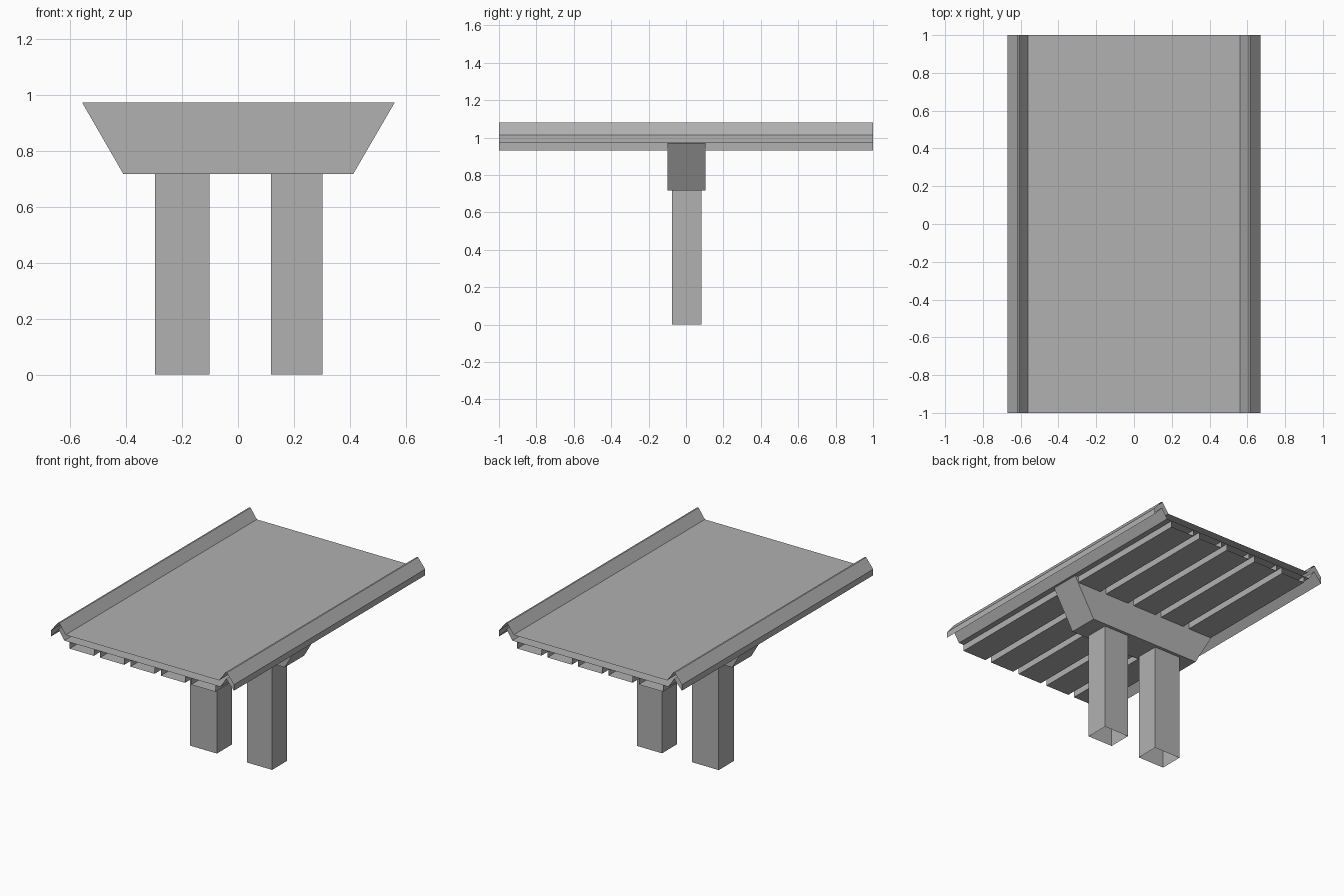
import bpy

if "Cube" in bpy.data.objects:
    bpy.data.objects.remove(bpy.data.objects["Cube"])

# Mid-grey concrete
concrete = bpy.data.materials.new("concrete")
concrete.diffuse_color = (0.44, 0.44, 0.44, 1)
concrete.use_nodes = True
concrete.node_tree.nodes["Principled BSDF"].inputs["Base Color"].default_value = concrete.diffuse_color


def make(name, verts, faces):
    mesh = bpy.data.meshes.new(name)
    mesh.from_pydata(verts, [], faces)
    mesh.update()
    mesh.materials.append(concrete)
    obj = bpy.data.objects.new(name, mesh)
    bpy.context.collection.objects.link(obj)
    return obj


def extrude_profile(name, pts, y0, y1, caps):
    """Sweep a closed XZ outline along Y, with or without end faces."""
    n = len(pts)
    verts = [(x, y, z) for y in (y0, y1) for x, z in pts]
    faces = [(i, (i + 1) % n, (i + 1) % n + n, i + n) for i in range(n)]
    if caps:
        faces += [tuple(range(n))[::-1], tuple(range(n, 2 * n))]
    return make(name, verts, faces)


def open_column(name, x0, x1, y0, y1, z0, z1):
    """Four-sided tube, open at the bottom and under the cap beam."""
    ring = [(x0, y0), (x1, y0), (x1, y1), (x0, y1)]
    verts = [(x, y, z) for z in (z0, z1) for x, y in ring]
    faces = [(i, (i + 1) % 4, (i + 1) % 4 + 4, i + 4) for i in range(4)]
    return make(name, verts, faces)


# Pier columns
open_column("left_column", -0.297, -0.102, -0.075, 0.082, 0, 0.717)
open_column("right_column", 0.118, 0.302, -0.075, 0.082, 0, 0.717)

# Flared cap beam
extrude_profile("cap_beam",
                [(-0.41, 0.717), (0.412, 0.717), (0.56, 0.972), (-0.557, 0.972)],
                -0.1, 0.103, True)

# Deck slab with folded edge barriers, open ended
TOP, SOFFIT, GIRDER, RIDGE = 1.015, 0.975, 0.932, 1.08
barrier = [(0.572, SOFFIT), (0.613, RIDGE - 0.04), (0.67, SOFFIT),
           (0.67, TOP), (0.618, RIDGE), (0.608, RIDGE), (0.562, TOP)]
outline = barrier + [(-x, z) for x, z in reversed(barrier)]
extrude_profile("bridge_deck", outline, -1, 1, False)

# Five open-ended girders under the slab
for i in range(-2, 3):
    a, b = i * 0.2225 - 0.087, i * 0.2225 + 0.09
    extrude_profile(f"girder_{i + 3}",
                    [(a, SOFFIT), (a, GIRDER), (b, GIRDER), (b, SOFFIT)],
                    -1, 1, False)
